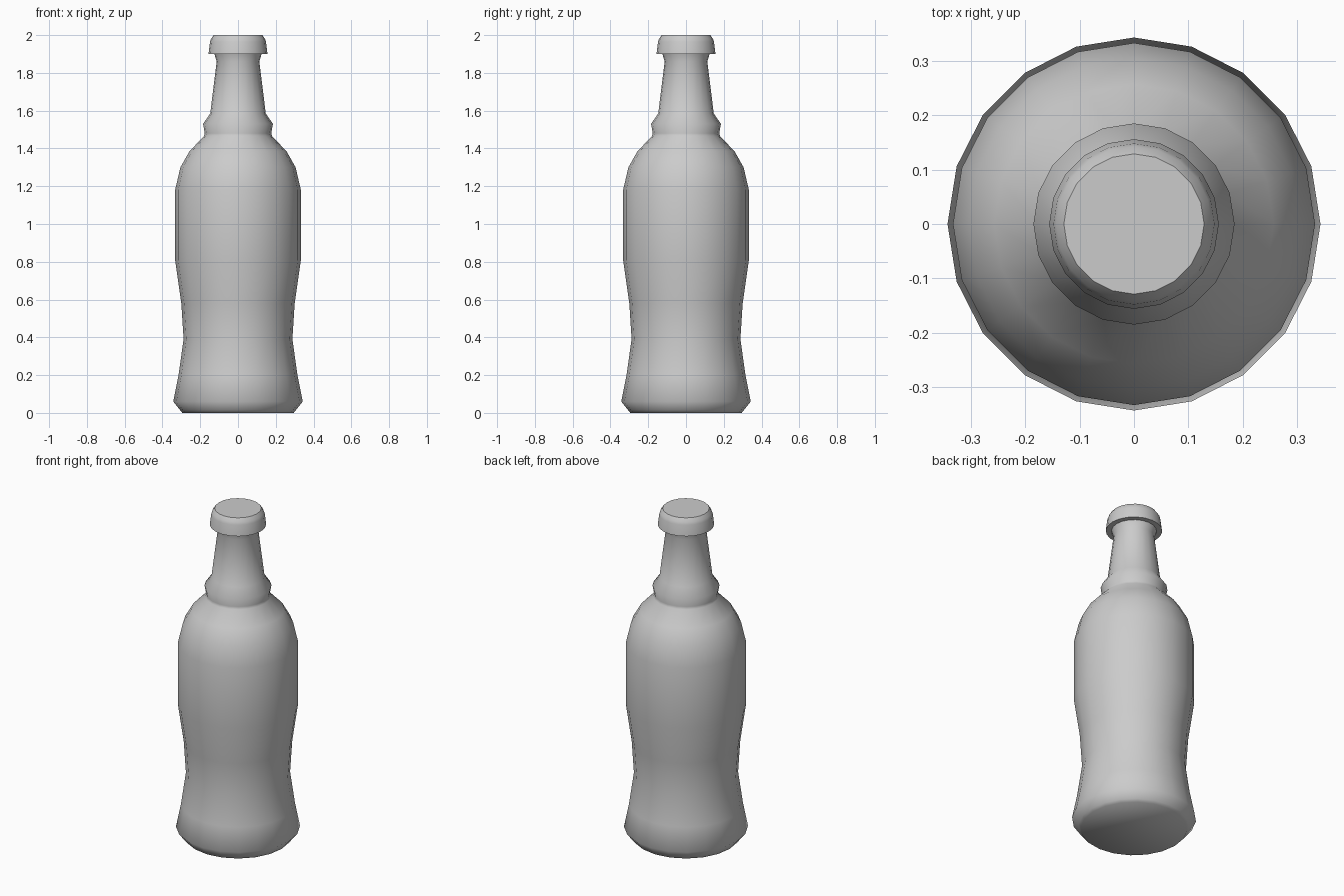
import bpy, bmesh, math

if "Cube" in bpy.data.objects:
    bpy.data.objects.remove(bpy.data.objects["Cube"])

SIDES = 20


def lathe(name, profile, cap_bottom=False, cap_top=False, smooth_angle=60):
    """Revolve (radius, height) points around z."""
    bm = bmesh.new()
    rings = []
    for r, z in profile:
        rings.append([bm.verts.new((r * math.cos(2 * math.pi * i / SIDES),
                                    r * math.sin(2 * math.pi * i / SIDES), z))
                      for i in range(SIDES)])
    for low, high in zip(rings, rings[1:]):
        for i in range(SIDES):
            j = (i + 1) % SIDES
            bm.faces.new((low[i], low[j], high[j], high[i]))
    if cap_bottom:
        bm.faces.new(rings[0][::-1])
    if cap_top:
        bm.faces.new(rings[-1])
    mesh = bpy.data.meshes.new(name)
    bm.to_mesh(mesh)
    bm.free()
    obj = bpy.data.objects.new(name, mesh)
    bpy.context.collection.objects.link(obj)
    bpy.ops.object.select_all(action='DESELECT')
    obj.select_set(True)
    bpy.context.view_layer.objects.active = obj
    bpy.ops.object.shade_smooth_by_angle(angle=math.radians(smooth_angle))
    return obj


# Bottle: foot, waisted body, shoulder, bead and tapering neck
lathe("bottle_body", [
    (0.295, 0.005), (0.307, 0.015), (0.343, 0.06), (0.315, 0.20),
    (0.288, 0.39), (0.300, 0.58), (0.333, 0.81), (0.333, 1.18),
    (0.305, 1.30), (0.257, 1.385), (0.180, 1.465), (0.176, 1.48),
    (0.185, 1.53), (0.147, 1.585), (0.113, 1.86), (0.125, 1.90),
], cap_bottom=True, smooth_angle=70)

# Cap: flat underside rim, slightly rounded side and flat lid
lathe("bottle_cap", [
    (0.125, 1.90), (0.156, 1.90), (0.148, 1.965), (0.143, 1.98), (0.129, 2.0),
], cap_top=True, smooth_angle=40)

# Rest the foot exactly on the ground
for v in bpy.data.objects["bottle_body"].data.vertices:
    if v.co.z < 0.01:
        v.co.z = 0.0
